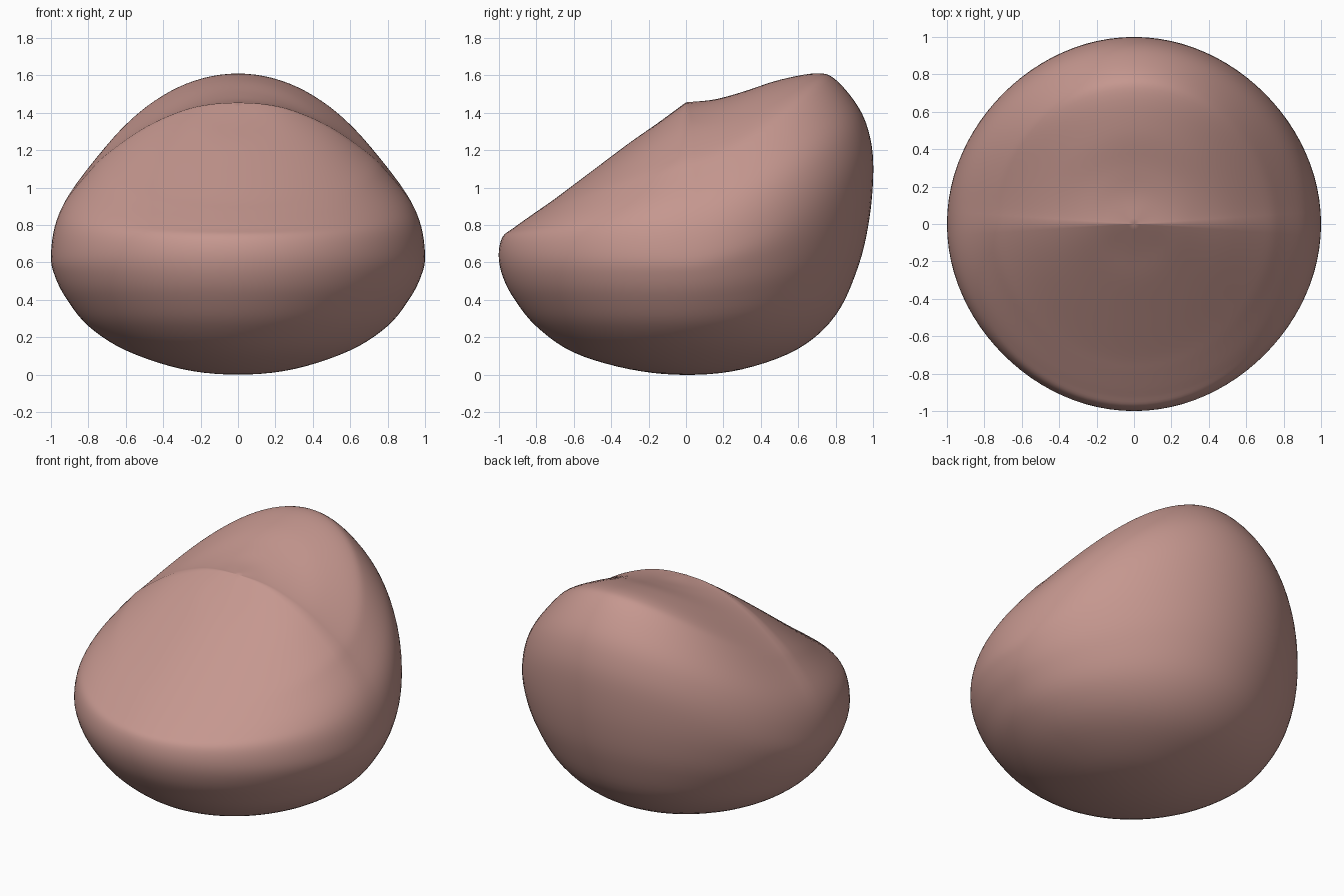
import bpy, bmesh, math

cube = bpy.data.objects.get("Cube")
if cube:
    bpy.data.objects.remove(cube, do_unlink=True)

# Profiles from bottom pole to top pole: shared radius, one height list per direction
RADIUS = [0, .3, .6, .8, .92, .98, 1, .98, .92, .8, .7, .5, .3, .15, 0]
FRONT = [0, .03, .12, .26, .41, .53, .64, .735, .785, .87, .94, 1.09, 1.24, 1.345, 1.455]
SIDE = [0, .03, .13, .26, .41, .53, .63, .79, .93, 1.08, 1.18, 1.32, 1.41, 1.445, 1.455]
BACK = [0, .03, .14, .32, .58, .84, 1.1, 1.28, 1.43, 1.575, 1.61, 1.575, 1.51, 1.47, 1.455]
SEGMENTS, STEPS = 96, 5


def spline(values, first, last):
    """Catmull-Rom curve through values, with given phantom end values."""
    v = [first] + values + [last]
    out = []
    for i in range(1, len(v) - 2):
        a, b, c, d = v[i - 1:i + 3]
        for k in range(STEPS):
            t = k / STEPS
            out.append(b + t / 2 * (c - a + t * (2 * a - 5 * b + 4 * c - d
                                                 + t * (3 * (b - c) + d - a))))
    return out + [values[-1]]


def meridian(angle):
    """Profile at an angle, blended from the side towards the front or back."""
    s = math.sin(angle)
    end, w = (BACK, s ** 1.6) if s > 0 else (FRONT, -s)
    z = [p + (q - p) * w for p, q in zip(SIDE, end)]
    shrink = 1 - .012 * math.sin(2 * angle) ** 2
    rs = spline(RADIUS, -RADIUS[1], -RADIUS[-2])
    zs = spline(z, z[1], 2 * z[-1] - z[-2])
    return [(r * shrink * math.cos(angle), r * shrink * s, max(h, 0))
            for r, h in zip(rs, zs)]


# Body: meridians joined around the two poles
bm = bmesh.new()
lines = [meridian(2 * math.pi * i / SEGMENTS) for i in range(SEGMENTS)]
bottom, top = bm.verts.new(lines[0][0]), bm.verts.new(lines[0][-1])
cols = [[bm.verts.new(p) for p in line[1:-1]] for line in lines]
for i, a in enumerate(cols):
    b = cols[(i + 1) % SEGMENTS]
    bm.faces.new((bottom, b[0], a[0]))
    bm.faces.new((a[-1], b[-1], top))
    for j in range(len(a) - 1):
        bm.faces.new((a[j], b[j], b[j + 1], a[j + 1]))
bmesh.ops.recalc_face_normals(bm, faces=bm.faces)
for f in bm.faces:
    f.smooth = True
mesh = bpy.data.meshes.new("pebble_body")
bm.to_mesh(mesh)
bm.free()
body = bpy.data.objects.new("pebble_body", mesh)
bpy.context.collection.objects.link(body)

# Dusty pink surface
mat = bpy.data.materials.new("dusty_pink")
mat.use_nodes = True
color = (.56, .31, .275, 1)
mat.diffuse_color = color
mat.node_tree.nodes["Principled BSDF"].inputs["Base Color"].default_value = color
mesh.materials.append(mat)
